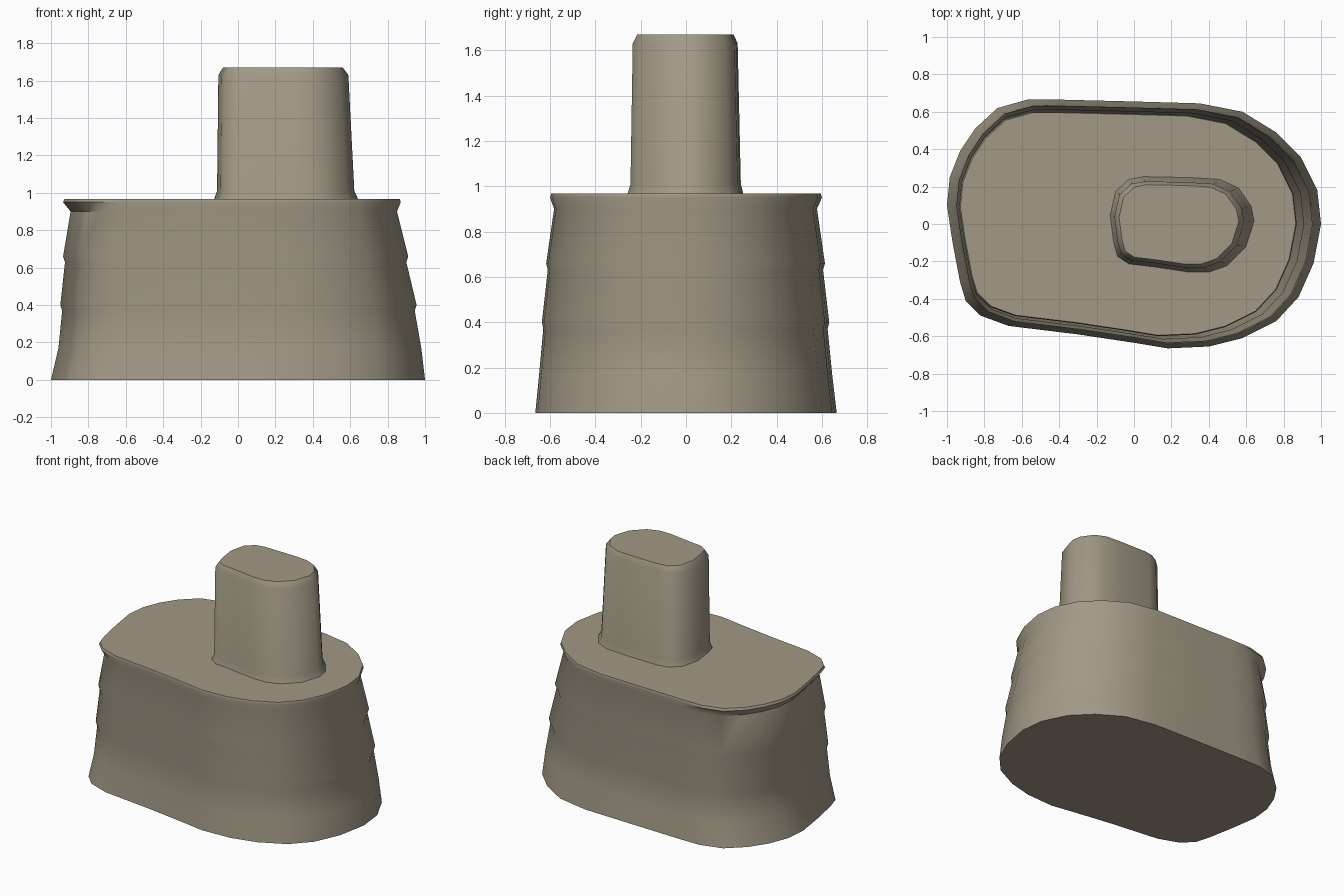
import bpy
import bmesh
import math

cube = bpy.data.objects.get("Cube")
if cube:
    bpy.data.objects.remove(cube, do_unlink=True)

stone = bpy.data.materials.new("warm grey stone")
stone.use_nodes = True
colour = (0.36, 0.32, 0.24, 1)
stone.diffuse_color = colour
stone.node_tree.nodes["Principled BSDF"].inputs["Base Color"].default_value = colour


def fit(value, old_low, old_high, low, high):
    return low + (value - old_low) / (old_high - old_low) * (high - low)


def loft(name, outline, levels):
    """Stack copies of the outline, each fitted to (z, left, right, front, back)."""
    xs = [p[0] for p in outline]
    ys = [p[1] for p in outline]
    bm = bmesh.new()
    rings = []
    for z, x_low, x_high, y_low, y_high in levels:
        rings.append([bm.verts.new((fit(x, min(xs), max(xs), x_low, x_high),
                                    fit(y, min(ys), max(ys), y_low, y_high), z))
                      for x, y in outline])
    count = len(outline)
    for low, high in zip(rings, rings[1:]):
        for i in range(count):
            j = (i + 1) % count
            bm.faces.new((low[i], low[j], high[j], high[i]))
    bm.faces.new(rings[-1])
    bm.faces.new(rings[0][::-1])
    mesh = bpy.data.meshes.new(name)
    bm.to_mesh(mesh)
    bm.free()
    mesh.materials.append(stone)
    obj = bpy.data.objects.new(name, mesh)
    bpy.context.collection.objects.link(obj)
    bpy.ops.object.select_all(action="DESELECT")
    obj.select_set(True)
    bpy.context.view_layer.objects.active = obj
    bpy.ops.object.shade_smooth_by_angle(angle=math.radians(40))
    return obj


# Tapered pedestal with two shallow steps and a flared rim
base_outline = [
    (1, 0), (.98, .18), (.89, .36), (.76, .49), (.58, .6), (.35, .645), (0, .655),
    (-.4, .665), (-.57, .665), (-.73, .62), (-.85, .51), (-.93, .39), (-.985, .25),
    (-1, .1), (-.97, -.1), (-.93, -.31), (-.9, -.41), (-.82, -.49), (-.67, -.545),
    (-.3, -.59), (0, -.635), (.18, -.665), (.4, -.655), (.58, -.61), (.76, -.52),
    (.88, -.39), (.96, -.21)]
loft("pedestal", base_outline, [
    (0, -1, 1, -.665, .665),
    (.17, -.96, .98, -.648, .645),
    (.37, -.94, .945, -.63, .625),
    (.4, -.95, .955, -.636, .632),
    (.63, -.925, .9, -.61, .605),
    (.66, -.935, .91, -.617, .613),
    (.9, -.895, .85, -.582, .578),
    (.95, -.935, .87, -.6, .6),
    (.967, -.928, .865, -.595, .595)])

# Off-centre tower with a fillet at its foot and a bevelled top
tower_outline = [
    (.645, .02), (.63, .1), (.56, .2), (.46, .245), (.3, .255), (.05, .26),
    (-.03, .245), (-.1, .18), (-.13, .05), (-.11, -.1), (-.09, -.17), (-.03, -.21),
    (.1, -.225), (.3, -.255), (.4, -.255), (.5, -.22), (.6, -.12)]
loft("tower", tower_outline, [
    (.96, -.13, .645, -.26, .255),
    (1.01, -.112, .622, -.245, .242),
    (1.63, -.105, .59, -.235, .228),
    (1.67, -.08, .56, -.215, .21)])
